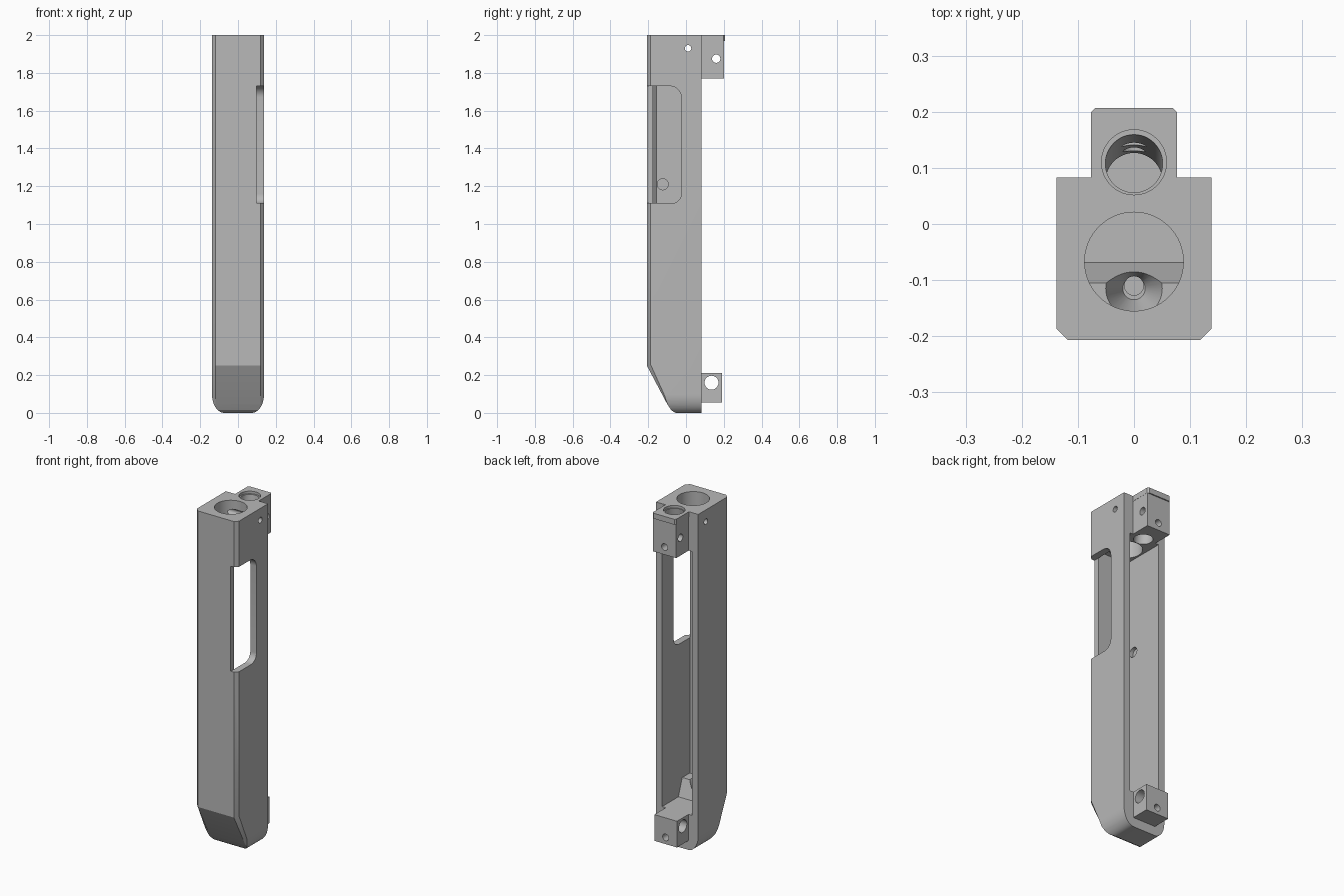
import bpy, bmesh, math
from mathutils import Vector

cube = bpy.data.objects.get("Cube")
if cube:
    bpy.data.objects.remove(cube, do_unlink=True)

grey = bpy.data.materials.new("plain grey")
grey.use_nodes = True
COLOUR = (0.48, 0.48, 0.48, 1)
grey.diffuse_color = COLOUR
grey.node_tree.nodes["Principled BSDF"].inputs["Base Color"].default_value = COLOUR


def finish(name, bm):
    bmesh.ops.recalc_face_normals(bm, faces=bm.faces)
    mesh = bpy.data.meshes.new(name)
    bm.to_mesh(mesh)
    bm.free()
    mesh.materials.append(grey)
    ob = bpy.data.objects.new(name, mesh)
    bpy.context.collection.objects.link(ob)
    return ob


def prism(name, profile, axis, lo, hi, chamfer=0, pick=None):
    """Extrude a 2D profile along an axis: x takes (y, z), y takes (x, z), z takes (x, y)."""
    bm = bmesh.new()

    def place(p, d):
        return {"x": (d, *p), "y": (p[0], d, p[1]), "z": (*p, d)}[axis]
    face = bm.faces.new([bm.verts.new(place(p, lo)) for p in profile])
    ext = bmesh.ops.extrude_face_region(bm, geom=[face])
    move = Vector(place((0, 0), hi - lo))
    bmesh.ops.translate(bm, vec=move, verts=[v for v in ext["geom"] if isinstance(v, bmesh.types.BMVert)])
    bmesh.ops.recalc_face_normals(bm, faces=bm.faces)
    if chamfer:
        bmesh.ops.bevel(bm, geom=[e for e in bm.edges if pick(*e.verts)], offset=chamfer,
                        segments=1, affect="EDGES")
    return finish(name, bm)


def rect(a0, a1, b0, b1):
    return [(a0, b0), (a1, b0), (a1, b1), (a0, b1)]


def rod(name, start, end, r0, r1=None, sides=48):
    """Round cutter between two points."""
    start, end = Vector(start), Vector(end)
    bm = bmesh.new()
    bmesh.ops.create_cone(bm, cap_ends=True, segments=sides, radius1=r0,
                          radius2=r0 if r1 is None else r1, depth=(end - start).length)
    turn = (end - start).to_track_quat("Z", "Y").to_matrix()
    bmesh.ops.rotate(bm, matrix=turn, verts=bm.verts)
    bmesh.ops.translate(bm, vec=(start + end) / 2, verts=bm.verts)
    return finish(name, bm)


def carve(ob, cutters, operation="DIFFERENCE"):
    for c in cutters:
        mod = ob.modifiers.new("cut", "BOOLEAN")
        mod.object, mod.operation, mod.solver = c, operation, "EXACT"
    graph = bpy.context.evaluated_depsgraph_get()
    mesh = bpy.data.meshes.new_from_object(ob.evaluated_get(graph))
    ob.modifiers.clear()
    ob.data = mesh


def arc(cx, cy, rx, ry, a0, a1, n=10):
    return [(cx + rx * math.cos(math.radians(a0 + (a1 - a0) * i / n)),
             cy + ry * math.sin(math.radians(a0 + (a1 - a0) * i / n))) for i in range(n + 1)]


W, FRONT, BACK, INNER = 0.138, -0.207, 0.083, 0.098
FLOOR, CEILING = 0.21, 1.77

# Body shell: side outline with chamfered front edges, met with a round-bottomed front outline
side = [(BACK, 0), (-0.055, 0), (-0.078, 0.014), (-0.1, 0.048), (FRONT, 0.25), (FRONT, 2), (BACK, 2)]


def front_corner(a, b):
    return abs(a.co.x - b.co.x) < 1e-5 and max(a.co.y, b.co.y) < -0.09


body = prism("body", side, "x", -W, W, 0.02, front_corner)
outline = arc(-0.073, 0.1, 0.065, 0.1, 180, 270) + arc(0.073, 0.1, 0.065, 0.1, 270, 360) + [(W, 2.1), (-W, 2.1)]
front_outline = prism("front_outline_cutter", outline, "y", -0.5, 0.5)
carve(body, [front_outline], "INTERSECT")

# Long cavity open at the back, with one chamfered inner corner
cavity_plan = [(-INNER, 0.3), (-INNER, -0.155), (-0.078, -0.175), (INNER, -0.175), (INNER, 0.3)]
cavity = prism("cavity_cutter", cavity_plan, "z", FLOOR, CEILING)

# Side window with rounded rear corners
window_outline = [(-0.3, 1.11)] + arc(-0.075, 1.16, 0.05, 0.05, 270, 360) \
    + arc(-0.085, 1.67, 0.06, 0.06, 0, 90) + [(-0.3, 1.73)]
window = prism("window_cutter", window_outline, "x", INNER - 0.0005, 0.3)

# Bores and pin holes
main_bore = rod("main_bore_cutter", (0, -0.067, 1.7), (0, -0.067, 2.1), 0.088, sides=64)
slope = Vector((0, 0.035, 0.23))
mouth = Vector((0, 0.11, 2))
slant_bore = rod("slant_bore_cutter", mouth - slope * 1.2, mouth + slope * 0.2, 0.051)
counterbore = rod("counterbore_cutter", (0, 0.11, 1.985), (0, 0.11, 2.05), 0.058)
cross_pin = rod("cross_pin_cutter", (-0.3, 0.011, 1.93), (0.3, 0.011, 1.93), 0.017, sides=24)
blind_hole = rod("blind_hole_cutter", (-0.12, -0.123, 1.21), (0, -0.123, 1.21), 0.029, sides=32)
carve(body, [cavity, window, main_bore, slant_bore, counterbore, cross_pin, blind_hole])

# Upper mount: block with an overhanging cap
upper_mount = prism("upper_mount", rect(-0.076, 0.076, 0.07, 0.2), "z", CEILING, 1.968)


def rear_corner(a, b):
    return abs(a.co.z - b.co.z) > 0.01 and a.co.y > 0.15


cap = prism("upper_mount_cap", rect(-0.077, 0.077, 0.07, 0.207), "z", 1.968, 2, 0.008, rear_corner)
upper_pin = rod("upper_pin_cutter", (-0.3, 0.16, 1.875), (0.3, 0.16, 1.875), 0.022, sides=24)
upper_screw = rod("upper_screw_cutter", (0, 0.1, 1.815), (0, 0.3, 1.815), 0.02, sides=24)
carve(upper_mount, [slant_bore, upper_pin, upper_screw])
carve(cap, [slant_bore, counterbore])

# Lower mount block
lower_mount = prism("lower_mount", rect(-0.074, 0.074, 0.07, 0.19), "z", 0.055, FLOOR)
lower_pin = rod("lower_pin_cutter", (-0.3, 0.135, 0.16), (0.3, 0.135, 0.16), 0.037, sides=32)
lower_screw = rod("lower_screw_cutter", (0, 0.13, 0.095), (0, 0.3, 0.095), 0.02, sides=24)
carve(lower_mount, [lower_pin, lower_screw])

# Raised step inside the cavity, hollowed by a tapered seat with a small hole
step_side = [(-0.065, 0.2), (-0.105, 0.31), (-0.18, 0.31), (-0.18, 0.2)]
inner_step = prism("inner_step", step_side, "x", -0.1, 0.1)
seat = rod("seat_cutter", (0, -0.115, 0.23), (0, -0.115, 0.33), 0.02, 0.058)
seat_hole = rod("seat_hole_cutter", (0, -0.11, 0.215), (0, -0.11, 0.3), 0.017, sides=24)
carve(inner_step, [seat, seat_hole])

# Remove helpers and keep edges crisp
for ob in list(bpy.context.collection.objects):
    if ob.name.endswith("_cutter"):
        bpy.data.objects.remove(ob, do_unlink=True)
bpy.ops.object.select_all(action="DESELECT")
for part in (body, upper_mount, cap, lower_mount, inner_step):
    part.select_set(True)
bpy.context.view_layer.objects.active = body
bpy.ops.object.shade_smooth_by_angle(angle=math.radians(25))
